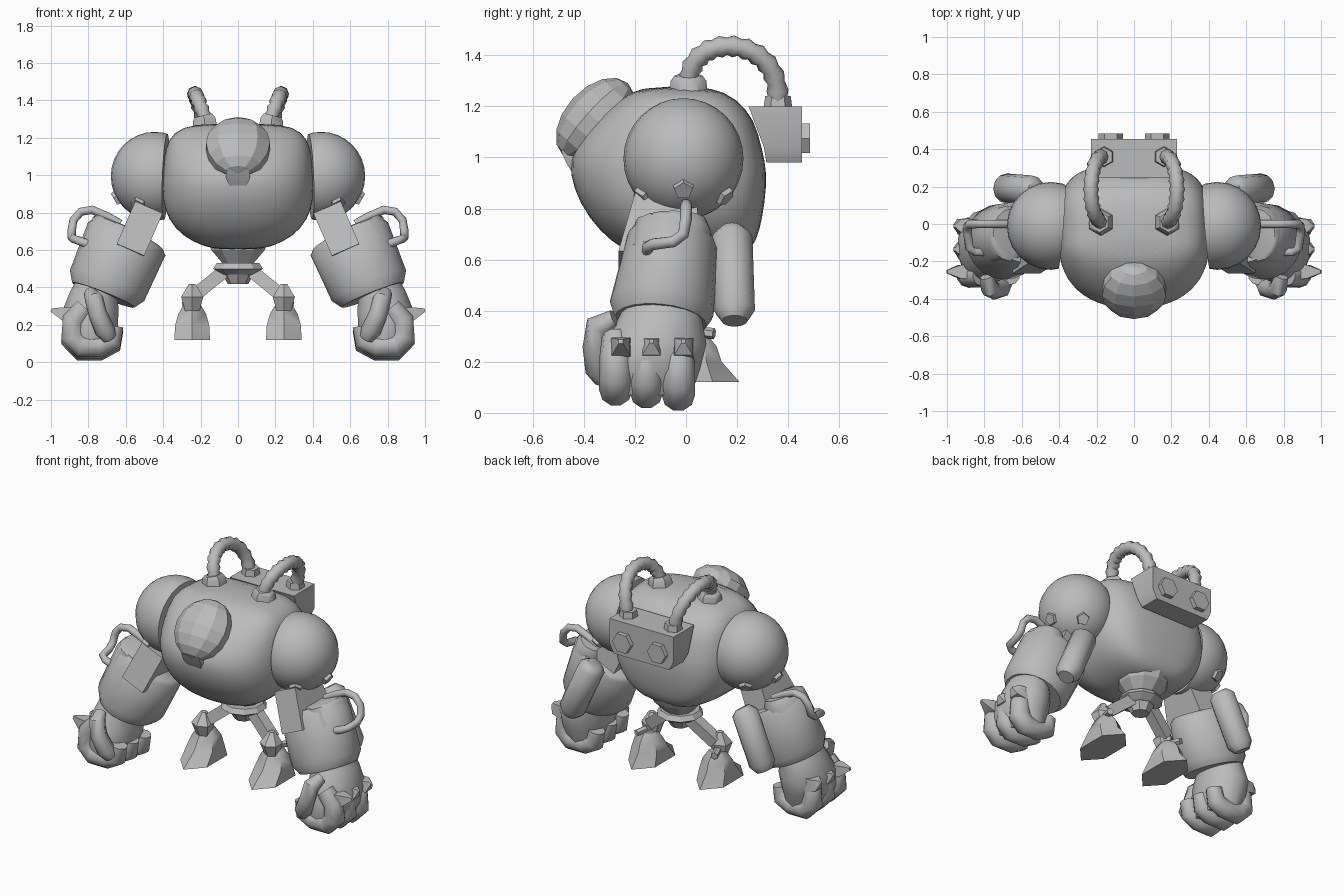
import bpy, bmesh, math
from mathutils import Vector, Matrix

if "Cube" in bpy.data.objects:
    bpy.data.objects.remove(bpy.data.objects["Cube"])

grey = bpy.data.materials.new("plain grey")
grey.use_nodes = True
grey.diffuse_color = (0.5, 0.5, 0.5, 1)
grey.node_tree.nodes["Principled BSDF"].inputs["Base Color"].default_value = (0.5, 0.5, 0.5, 1)


def finish(name, bm, mirror=False, smooth=True, subsurf=0):
    """Turn a bmesh into a shaded, optionally mirrored object."""
    bmesh.ops.recalc_face_normals(bm, faces=bm.faces)
    mesh = bpy.data.meshes.new(name)
    bm.to_mesh(mesh)
    bm.free()
    mesh.materials.append(grey)
    ob = bpy.data.objects.new(name, mesh)
    bpy.context.collection.objects.link(ob)
    if smooth:
        bpy.ops.object.select_all(action="DESELECT")
        ob.select_set(True)
        bpy.context.view_layer.objects.active = ob
        bpy.ops.object.shade_smooth_by_angle(angle=math.radians(50))
    if mirror:
        ob.modifiers.new("Mirror", "MIRROR").use_mirror_merge = False
    if subsurf:
        mod = ob.modifiers.new("Subsurf", "SUBSURF")
        mod.levels = mod.render_levels = subsurf
    return ob


def skin(bm, rings):
    """Bridge rings of points and cap both ends."""
    loops = [[bm.verts.new(p) for p in ring] for ring in rings]
    n = len(loops[0])
    for lo, hi in zip(loops, loops[1:]):
        for i in range(n):
            bm.faces.new((lo[i], lo[(i + 1) % n], hi[(i + 1) % n], hi[i]))
    bm.faces.new(loops[0][::-1])
    bm.faces.new(loops[-1])


def tube(name, pts, radii, sides=12, up=(0, 1, 0), axis=None, mirror=True, smooth=True):
    """Sweep an elliptical ring along a path; radii are numbers or (across, along up) pairs."""
    pts = [Vector(p) for p in pts]
    rings = []
    for i, p in enumerate(pts):
        t = Vector(axis) if axis else pts[min(i + 1, len(pts) - 1)] - pts[max(i - 1, 0)]
        t.normalize()
        b = Vector(up)
        b = (b - t * b.dot(t)).normalized()
        a = t.cross(b)
        r = radii[i] if isinstance(radii, (list, tuple)) else radii
        ra, rb = r if isinstance(r, tuple) else (r, r)
        phase = math.pi / sides if sides == 4 else math.pi / 2
        angles = [phase + 2 * math.pi * k / sides for k in range(sides)]
        rings.append([p + a * ra * math.cos(w) + b * rb * math.sin(w) for w in angles])
    bm = bmesh.new()
    skin(bm, rings)
    return finish(name, bm, mirror, smooth)


def ball(name, centre, radii, segs, rows, tilt=0, mirror=False, smooth=True, cut=None):
    bm = bmesh.new()
    bmesh.ops.create_uvsphere(bm, u_segments=segs, v_segments=rows, radius=1)
    place = Matrix.Translation(centre) @ Matrix.Rotation(tilt, 4, "X") @ Matrix.Diagonal((*radii, 1))
    bmesh.ops.transform(bm, matrix=place, verts=bm.verts)
    if cut:
        geom = bm.verts[:] + bm.edges[:] + bm.faces[:]
        res = bmesh.ops.bisect_plane(bm, geom=geom, plane_co=cut[0], plane_no=cut[1], clear_inner=True)
        edges = [e for e in res["geom_cut"] if isinstance(e, bmesh.types.BMEdge)]
        bmesh.ops.contextual_create(bm, geom=edges)
    return finish(name, bm, mirror, smooth)


ROOT2 = math.sqrt(2)

# Torso: height, half width, front y, back y; boxy at the back, rounded in front
torso = [(0.60, 0.12, -0.15, 0.20), (0.64, 0.24, -0.25, 0.26), (0.71, 0.34, -0.34, 0.29),
         (0.82, 0.40, -0.42, 0.31), (0.94, 0.41, -0.46, 0.32), (1.03, 0.405, -0.45, 0.30),
         (1.15, 0.39, -0.36, 0.27), (1.23, 0.35, -0.26, 0.20), (1.28, 0.24, -0.17, 0.10)]
rings = []
for z, w, front, back in torso:
    mid = min(-0.08, (front + back) / 2)
    ring = []
    for k in range(28):
        a = 2 * math.pi * k / 28
        c, s = math.cos(a), math.sin(a)
        e = 0.55 if s > 0 else 0.85
        x = math.copysign(abs(c) ** e, c) * w
        y = mid + (back - mid) * s ** e if s > 0 else mid - (mid - front) * abs(s) ** e
        ring.append((x, y, z))
    rings.append(ring)
bm = bmesh.new()
skin(bm, rings)
finish("torso", bm, subsurf=1)

# Head visor, tilted back, over a small chin lip
ball("visor", (0, -0.355, 1.15), (0.18, 0.12, 0.19), 10, 8, tilt=math.radians(-42), smooth=False)
tube("chin", [(0, -0.41, 0.94), (0, -0.42, 0.98), (0, -0.43, 1.03)],
     [(0.06, 0.05), (0.09, 0.07), (0.09, 0.085)], 4, axis=(0, 0, 1), mirror=False)

# Pelvis
tube("pelvis", [(0, 0.09, 0.66), (0, 0.08, 0.60), (0, 0.07, 0.51)], [0.17, 0.15, 0.07], 10,
     axis=(0, 0, 1), mirror=False, smooth=False)
tube("hip_ring", [(0, 0.06, 0.53), (0, 0.06, 0.50), (0, 0.06, 0.47)], [0.12, 0.14, 0.09], 10,
     axis=(0, 0, 1), mirror=False, smooth=False)
tube("hip_cap", [(0, 0.06, 0.48), (0, 0.06, 0.42)], [0.09, 0.055], 8,
     axis=(0, 0, 1), mirror=False, smooth=False)

# Legs
tube("thigh", [(0.07, 0.06, 0.49), (0.23, 0.02, 0.36)], 0.035 * ROOT2, 4)
tube("knee", [(0.245, 0, 0.26), (0.245, -0.01, 0.35), (0.245, 0, 0.42)], [0.04, 0.068, 0.02], 6,
     axis=(0, 0, 1), smooth=False)
tube("ankle_spur", [(0.25, 0.02, 0.32), (0.28, 0.11, 0.31)], 0.022, 6, up=(0, 0, 1))
tube("foot", [(0.245, 0, 0.12), (0.245, 0.02, 0.20), (0.245, 0.03, 0.26), (0.245, 0.03, 0.31)],
     [(0.11, 0.21), (0.105, 0.12), (0.085, 0.09), (0.05, 0.05)], 6, axis=(0, 0, 1))

# Backpack with rear plugs
tube("backpack", [(0, 0.385, 0.98), (0, 0.38, 1.04), (0, 0.35, 1.20)],
     [(0.20 * ROOT2, 0.07 * ROOT2), (0.23 * ROOT2, 0.075 * ROOT2), (0.23 * ROOT2, 0.105 * ROOT2)],
     4, axis=(0, 0, 1), mirror=False)
tube("rear_plug", [(0.125, 0.44, 1.075), (0.125, 0.485, 1.075)], 0.066, 6, up=(1, 0, 0))

# Ribbed hoses and their collars
arc = []
for k in range(23):
    a = math.pi * k / 22
    arc.append((0.17 + 0.06 * math.sin(a), 0.185 - 0.175 * math.cos(a),
                1.27 - 0.05 * k / 22 + 0.19 * math.sin(a) ** 0.8))
tube("hose", arc, [0.034 + 0.009 * (k % 2) for k in range(23)], 8, up=(1, 0, 0))
tube("front_collar", [(0.175, 0.01, 1.24), (0.18, 0.01, 1.30), (0.185, 0.01, 1.32)], [0.075, 0.07, 0.055], 6)
tube("rear_collar", [(0.16, 0.36, 1.18), (0.16, 0.36, 1.24)], [0.058, 0.05], 6)

# Shoulders with bolts
hub = Vector((0.445, -0.01, 0.995))
ball("shoulder", hub, (0.235, 0.235, 0.237), 24, 16, mirror=True,
     cut=((0.385, 0, 1.0), (1, 0.08, 0.04)))
for i, (dx, dy, dz) in enumerate([(0.09, -0.165, -0.15), (0.205, 0, -0.12), (0.09, 0.165, -0.15)]):
    d = Vector((dx, dy, dz)).normalized()
    tube(f"shoulder_bolt_{i + 1}", [hub + d * 0.21, hub + d * 0.25], [0.046, 0.038], 5, up=(0, 0, 1))

# Arms
tube("upper_arm", [(0.48, -0.08, 0.82), (0.58, -0.10, 0.59)],
     [(0.08 * ROOT2, 0.12 * ROOT2), (0.08 * ROOT2, 0.165 * ROOT2)], 4)
tube("forearm", [(0.58, -0.05, 0.69), (0.595, -0.055, 0.66), (0.70, -0.095, 0.41), (0.72, -0.10, 0.36)],
     [(0.20, 0.16), (0.225, 0.18), (0.215, 0.205), (0.18, 0.18)], 20)
tube("forearm_rim", [(0.66, -0.05, 0.755), (0.67, -0.05, 0.73), (0.72, -0.07, 0.62)],
     [(0.10, 0.13), (0.115, 0.15), (0.115, 0.15)], 16)
tube("canister", [(0.53, 0.18, 0.72), (0.55, 0.18, 0.69), (0.68, 0.19, 0.40), (0.70, 0.19, 0.36)],
     [0.045, 0.08, 0.08, 0.05], 12)
tube("arm_handle", [(0.63, 0, 0.74), (0.70, 0, 0.78), (0.78, 0, 0.815), (0.84, 0, 0.805), (0.88, 0, 0.76), (0.89, -0.01, 0.70),
                    (0.89, -0.05, 0.67), (0.88, -0.13, 0.66), (0.85, -0.15, 0.65), (0.77, -0.15, 0.62)],
     0.023, 10, up=(0.4, 0.6, -0.9))

# Hands
tube("palm", [(0.73, -0.09, 0.47), (0.77, -0.10, 0.38), (0.79, -0.12, 0.27), (0.79, -0.14, 0.17), (0.78, -0.15, 0.07)],
     [(0.12, 0.13), (0.13, 0.16), (0.155, 0.20), (0.15, 0.195), (0.11, 0.17)], 14, axis=(0, 0, 1))
for i, y in enumerate((-0.275, -0.155, -0.03)):
    drop = 0.025 - 0.01 * i
    curl = [(0.82, 0.27), (0.88, 0.20), (0.885, 0.11), (0.84, 0.063), (0.74, 0.06), (0.675, 0.09), (0.66, 0.17)]
    tube(f"finger_{i + 1}", [(x, y, z + drop) for x, z in curl],
         [0.055, 0.063, 0.066, 0.065, 0.06, 0.058, 0.05], 10)
    reach = 0.04 if i == 0 else 0
    tube(f"knuckle_plate_{i + 1}", [(0.87, y + 0.02, 0.25), (0.935, y + 0.02, 0.26), (0.96 + reach, y + 0.02, 0.28)],
         [0.06, 0.05, 0.012], 4)
tube("thumb", [(0.79, -0.28, 0.37), (0.77, -0.345, 0.34), (0.75, -0.355, 0.26), (0.71, -0.34, 0.17), (0.69, -0.32, 0.13)],
     [0.035, 0.05, 0.05, 0.055, 0.04], 8, up=(1, 0, 0))
